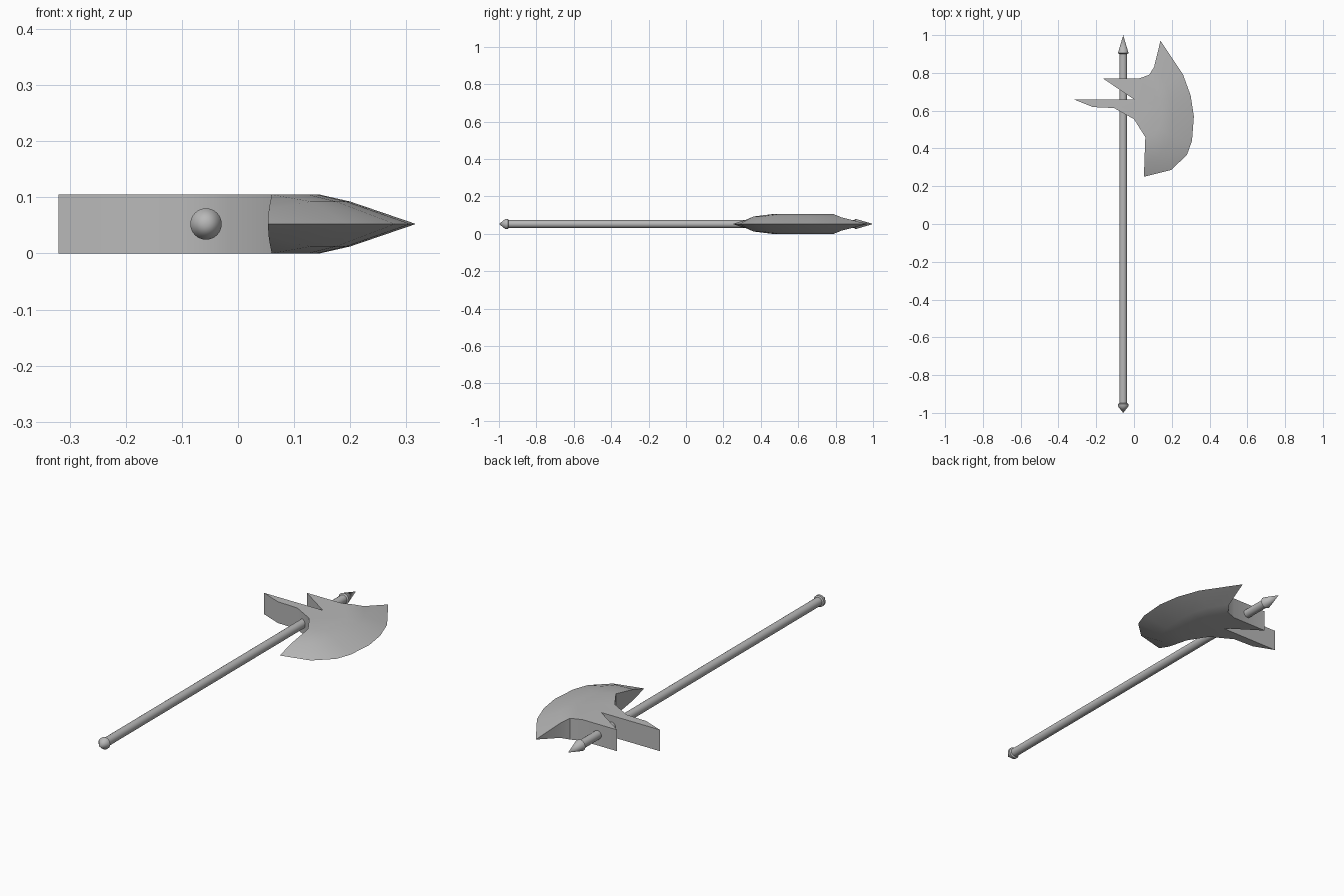
import bpy, bmesh, math
from mathutils import Matrix

cube = bpy.data.objects.get("Cube")
if cube:
    bpy.data.objects.remove(cube, do_unlink=True)

MID_Z = 0.0525      # height of the symmetry plane
HALF = 0.0525       # half thickness of the axe head
SHAFT_X = -0.057

steel = bpy.data.materials.new("plain grey")
steel.use_nodes = True
grey = (0.48, 0.48, 0.48, 1)
steel.diffuse_color = grey
steel.node_tree.nodes["Principled BSDF"].inputs["Base Color"].default_value = grey


def finish(name, bm, angle):
    bmesh.ops.recalc_face_normals(bm, faces=bm.faces[:])
    mesh = bpy.data.meshes.new(name)
    bm.to_mesh(mesh)
    bm.free()
    mesh.materials.append(steel)
    obj = bpy.data.objects.new(name, mesh)
    bpy.context.collection.objects.link(obj)
    bpy.ops.object.select_all(action='DESELECT')
    obj.select_set(True)
    bpy.context.view_layer.objects.active = obj
    bpy.ops.object.shade_smooth_by_angle(angle=math.radians(angle))
    return obj


def lathe(name, profile, sides=24):
    """Turn (y, radius) points around the shaft axis."""
    bm = bmesh.new()
    rings = []
    for y, r in profile:
        if r == 0:
            rings.append([bm.verts.new((SHAFT_X, y, MID_Z))] * sides)
            continue
        angles = [2 * math.pi * i / sides for i in range(sides)]
        rings.append([bm.verts.new((SHAFT_X + r * math.cos(a), y, MID_Z + r * math.sin(a)))
                      for a in angles])
    for a, b in zip(rings, rings[1:]):
        for i in range(sides):
            j = (i + 1) % sides
            bm.faces.new(list(dict.fromkeys((a[i], a[j], b[j], b[i]))))
    return finish(name, bm, 40)


# Shaft with its pointed ends
lathe("shaft", [(-0.96, 0), (-0.96, 0.021), (0.91, 0.021), (0.91, 0)])
lathe("pommel", [(-1.0, 0), (-0.965, 0.028), (-0.953, 0.028), (-0.948, 0.02), (-0.948, 0)])
lathe("top_spike", [(0.9, 0), (0.9, 0.021), (0.905, 0.028), (1.0, 0)])

# Axe head: flat cheek, two bevel bands and a sharp cutting edge, heel to tip
edge = [(0.053, 0.25), (0.196, 0.286), (0.28, 0.365), (0.307, 0.44),
        (0.317, 0.57), (0.30, 0.68), (0.26, 0.79), (0.14, 0.97)]
band = [(0.055, 0.33), (0.13, 0.36), (0.175, 0.41), (0.193, 0.47),
        (0.20, 0.57), (0.193, 0.66), (0.17, 0.74), (0.106, 0.83)]
cheek = [(0.06, 0.46), (0.10, 0.475), (0.125, 0.50), (0.14, 0.53),
         (0.145, 0.58), (0.138, 0.65), (0.12, 0.71), (0.08, 0.79)]
# Back outline with the two rear spikes, tip to heel
back = [(0.026, 0.77), (-0.164, 0.77), (0, 0.66), (-0.32, 0.66),
        (-0.217, 0.619), (-0.106, 0.614), (0, 0.555)]
band_half = [0.026] + [0.04] * 6 + [0.036]

bm = bmesh.new()
edge_v = [bm.verts.new((x, y, MID_Z)) for x, y in edge]
sides = []
for s in (1, -1):
    cheek_v = [bm.verts.new((x, y, MID_Z + s * HALF)) for x, y in cheek]
    band_v = [bm.verts.new((x, y, MID_Z + s * h)) for (x, y), h in zip(band, band_half)]
    back_v = [bm.verts.new((x, y, MID_Z + s * HALF)) for x, y in back]
    bm.faces.new(cheek_v + back_v)
    for a, b in ((cheek_v, band_v), (band_v, edge_v)):
        for i in range(len(a) - 1):
            bm.faces.new((a[i], a[i + 1], b[i + 1], b[i]))
    sides.append((cheek_v, band_v, back_v))

# Walls along the back, then at the heel and the tip
(c1, b1, k1), (c2, b2, k2) = sides
top, low = [c1[-1]] + k1 + [c1[0]], [c2[-1]] + k2 + [c2[0]]
for i in range(len(top) - 1):
    bm.faces.new((top[i], top[i + 1], low[i + 1], low[i]))
for end in (0, -1):
    bm.faces.new((c1[end], b1[end], b2[end], c2[end]))
    bm.faces.new((b1[end], edge_v[end], b2[end]))
finish("axe_head", bm, 30)
